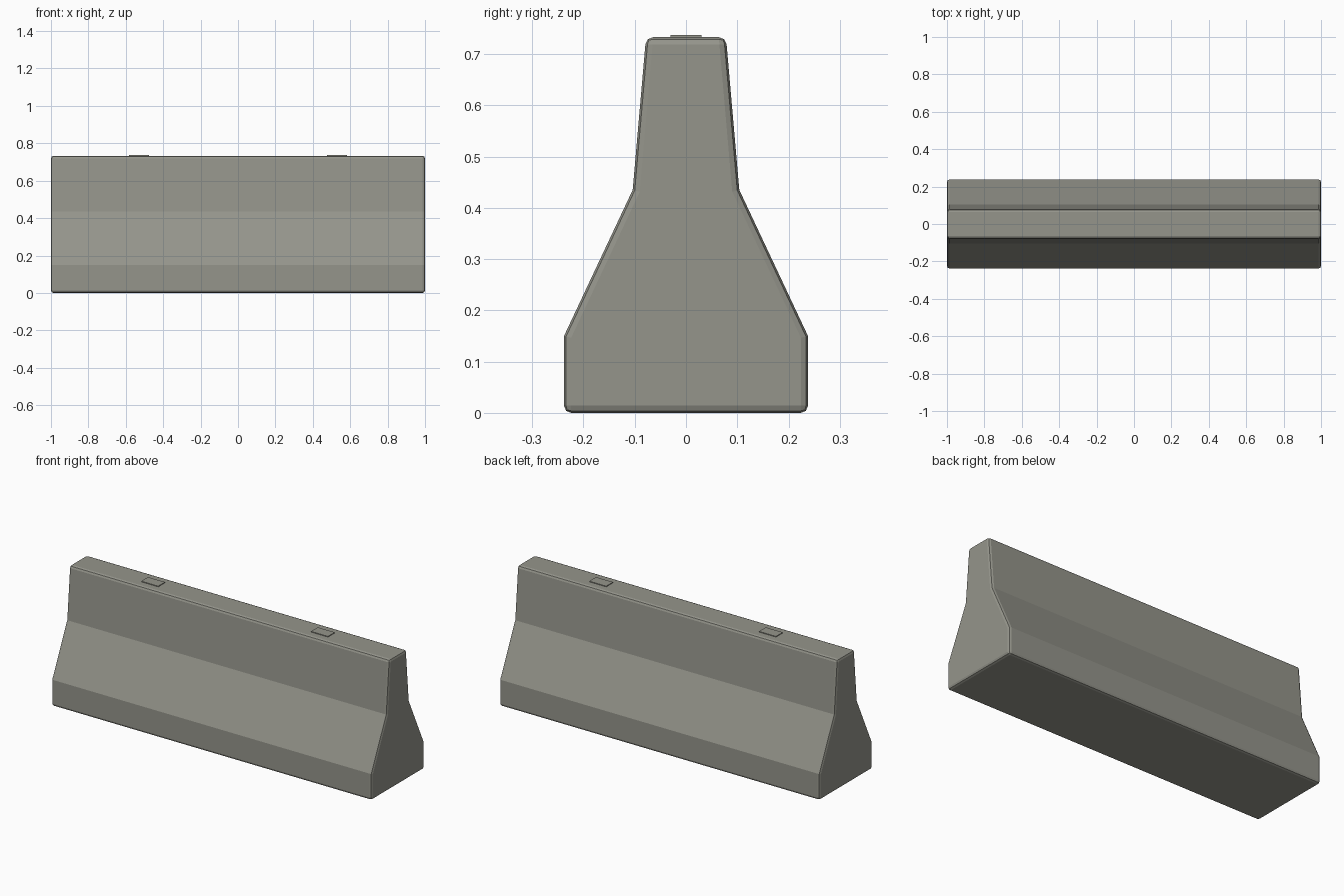
import bpy, bmesh

cube = bpy.data.objects.get("Cube")
if cube:
    bpy.data.objects.remove(cube, do_unlink=True)

concrete = bpy.data.materials.new("concrete_grey")
concrete.use_nodes = True
colour = (0.30, 0.30, 0.26, 1)
concrete.diffuse_color = colour
concrete.node_tree.nodes["Principled BSDF"].inputs["Base Color"].default_value = colour


def extrude_profile(name, profile, x0, x1):
    """Closed y-z profile extruded along x."""
    bm = bmesh.new()
    face = bm.faces.new([bm.verts.new((x0, y, z)) for y, z in profile])
    ext = bmesh.ops.extrude_face_region(bm, geom=[face])
    moved = [v for v in ext["geom"] if isinstance(v, bmesh.types.BMVert)]
    bmesh.ops.translate(bm, verts=moved, vec=(x1 - x0, 0, 0))
    bmesh.ops.recalc_face_normals(bm, faces=bm.faces)
    mesh = bpy.data.meshes.new(name)
    bm.to_mesh(mesh)
    bm.free()
    mesh.materials.append(concrete)
    obj = bpy.data.objects.new(name, mesh)
    bpy.context.collection.objects.link(obj)
    return obj


# Barrier body: upright foot, sloped shoulder, narrow stem
half = [(0.238, 0.0), (0.238, 0.15), (0.104, 0.435), (0.078, 0.733)]
profile = half + [(-y, z) for y, z in reversed(half)]
body = extrude_profile("barrier_body", profile, -1, 1)
bevel = body.modifiers.new("worn_edges", "BEVEL")
bevel.width = 0.014
bevel.segments = 2
bevel.limit_method = "ANGLE"
bevel.angle_limit = 0.6

# Lifting plates on the top
plate = [(-0.03, 0.725), (0.03, 0.725), (0.03, 0.737), (-0.03, 0.737)]
for side, x in (("left", 0.53), ("right", -0.53)):
    extrude_profile("lifting_plate_" + side, plate, x - 0.053, x + 0.053)
